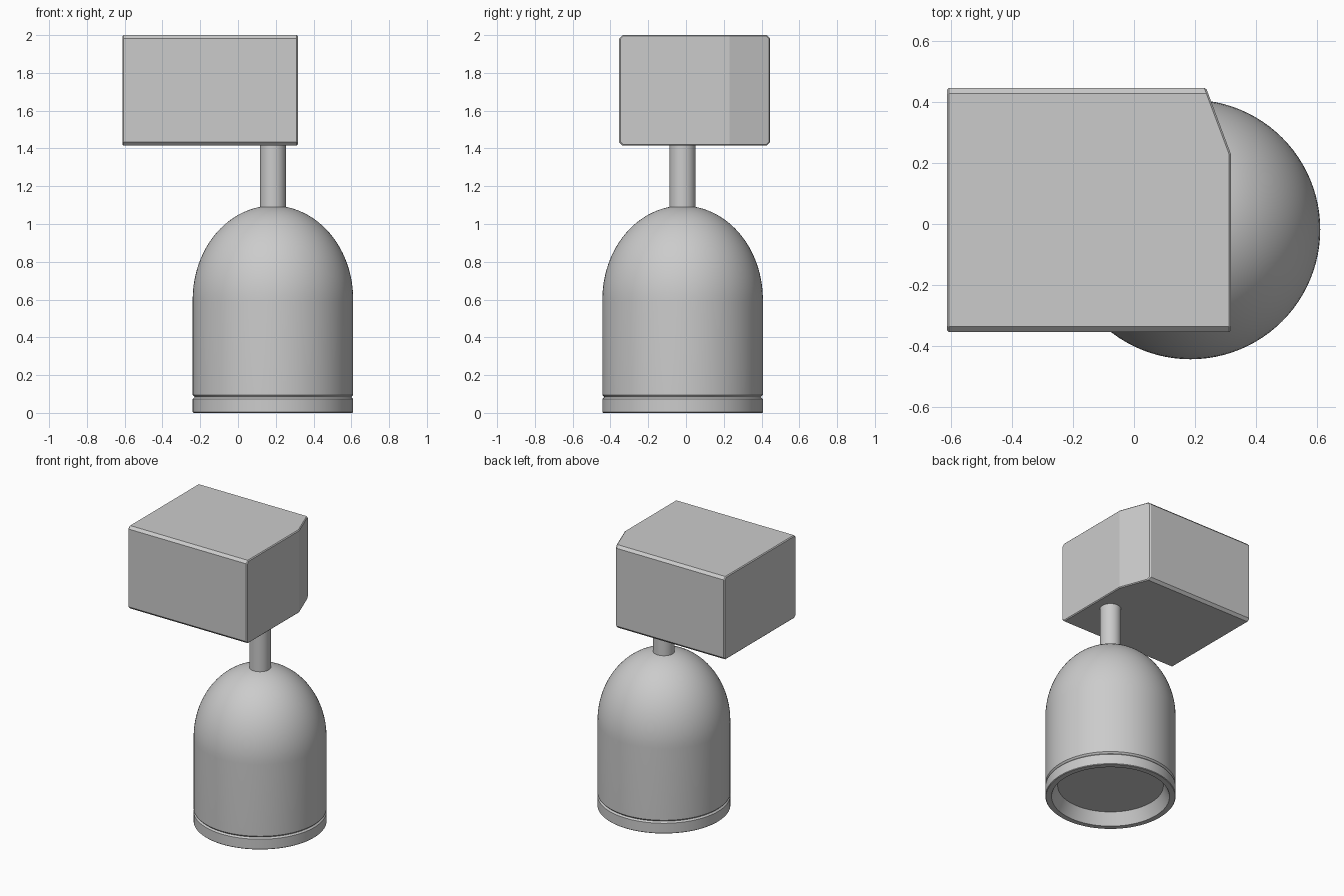
import bpy, bmesh, math

if "Cube" in bpy.data.objects:
    bpy.data.objects.remove(bpy.data.objects["Cube"])

CX, CY = 0.185, -0.018
SEG = 96


def finish(name, bm):
    bmesh.ops.remove_doubles(bm, verts=bm.verts, dist=1e-5)
    bmesh.ops.recalc_face_normals(bm, faces=bm.faces)
    mesh = bpy.data.meshes.new(name)
    bm.to_mesh(mesh)
    bm.free()
    ob = bpy.data.objects.new(name, mesh)
    bpy.context.collection.objects.link(ob)
    return ob


def smooth(ob):
    bpy.ops.object.select_all(action='DESELECT')
    ob.select_set(True)
    bpy.context.view_layer.objects.active = ob
    bpy.ops.object.shade_smooth_by_angle(angle=math.radians(30))


def lathe(name, profile, closed=False):
    """Spin (radius, z) points about the vertical axis of the lamp head."""
    bm = bmesh.new()
    vs = [bm.verts.new((CX + r, CY, z)) for r, z in profile]
    edges = [bm.edges.new(p) for p in zip(vs, vs[1:])]
    if closed:
        edges.append(bm.edges.new((vs[-1], vs[0])))
    bmesh.ops.spin(bm, geom=vs + edges, cent=(CX, CY, 0), axis=(0, 0, 1),
                   angle=math.tau, steps=SEG, use_duplicate=False)
    ob = finish(name, bm)
    smooth(ob)
    return ob


# Domed body: flat base, straight wall, elliptical top
R, Z0, H = 0.425, 0.6, 0.497
dome = [(R * math.cos(a), Z0 + H * math.sin(a))
        for a in (math.pi / 2 * i / 24 for i in range(24))]
lathe("domed_body", [(0, 0.084), (R - 0.01, 0.084), (R, 0.095)] + dome + [(0, Z0 + H)])

# Open base ring with a tapered inner wall
lathe("base_ring", [(0.385, 0), (R - 0.004, 0), (R, 0.004), (R, 0.074),
                    (R - 0.01, 0.084), (0.345, 0.084)], closed=True)

# Stem between body and box
lathe("stem", [(0, 1.05), (0.069, 1.05), (0.069, 1.43), (0, 1.43)])

# Mounting box with one cut corner
bm = bmesh.new()
outline = [(-0.612, -0.354), (0.317, -0.354), (0.317, 0.23), (0.236, 0.446), (-0.612, 0.446)]
face = bm.faces.new([bm.verts.new((x, y, 1.415)) for x, y in outline])
ext = bmesh.ops.extrude_face_region(bm, geom=[face])
for v in ext["geom"]:
    if isinstance(v, bmesh.types.BMVert):
        v.co.z = 2.0
bmesh.ops.recalc_face_normals(bm, faces=bm.faces)
# Wider chamfer along the long edges
long_edges = [e for e in bm.edges
              if abs(e.verts[0].co.y - e.verts[1].co.y) < 1e-4
              and abs(e.verts[0].co.z - e.verts[1].co.z) < 1e-4]
bmesh.ops.bevel(bm, geom=long_edges, offset=0.018, offset_type='OFFSET',
                segments=1, profile=0.5, affect='EDGES')
box = finish("mounting_box", bm)
bev = box.modifiers.new("edge_chamfer", 'BEVEL')
bev.width = 0.006
bev.segments = 1
bev.limit_method = 'ANGLE'
bev.angle_limit = math.radians(50)
